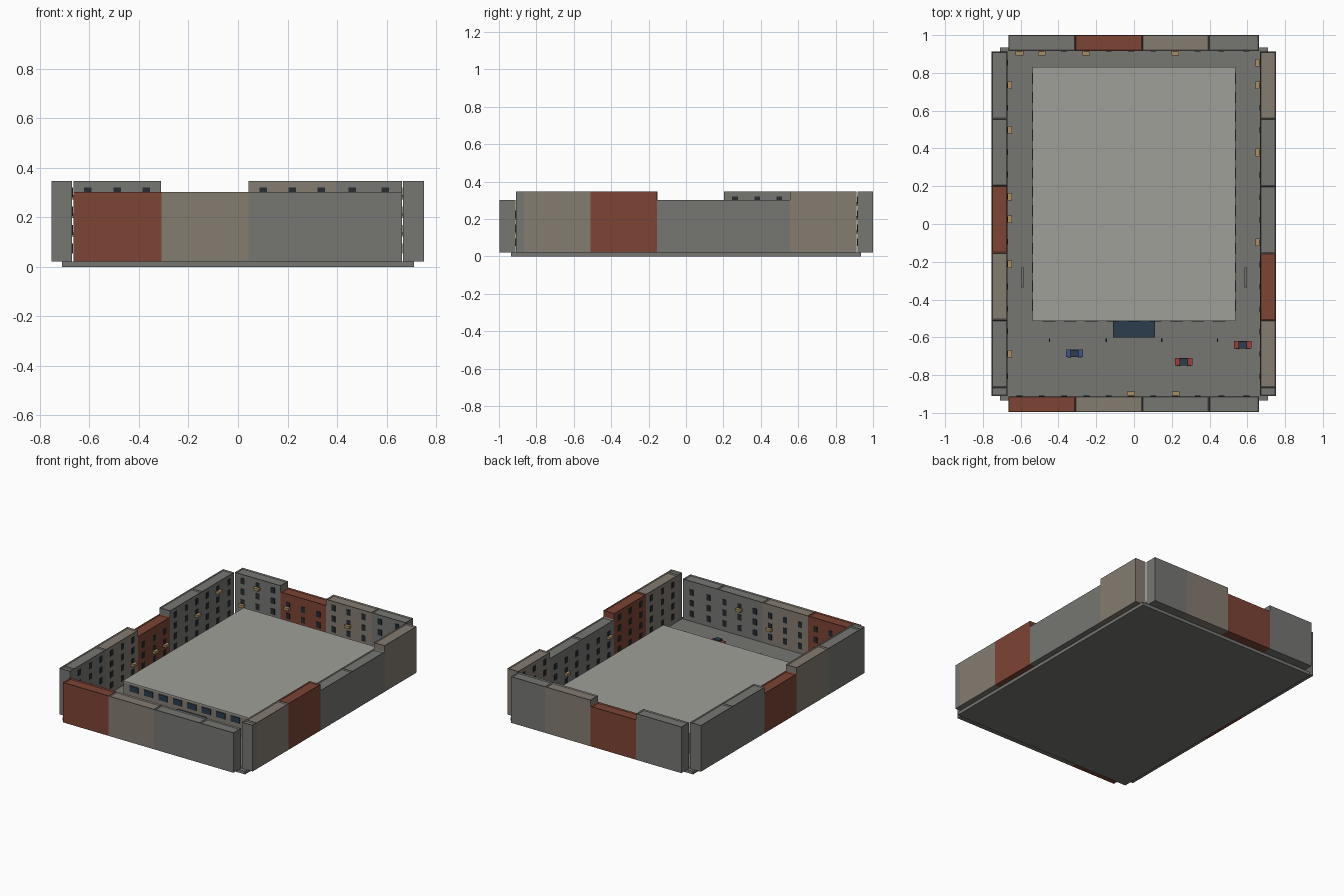
import bpy, bmesh, random
from mathutils import Vector, Matrix
from math import pi

if "Cube" in bpy.data.objects:
    bpy.data.objects.remove(bpy.data.objects["Cube"])

random.seed(4)


def mat(name, rgb):
    m = bpy.data.materials.new(name)
    m.diffuse_color = (*rgb, 1)
    m.use_nodes = True
    m.node_tree.nodes["Principled BSDF"].inputs["Base Color"].default_value = m.diffuse_color
    return m


GREY = mat("concrete", (0.18, 0.185, 0.17))
TAN = mat("tan_render", (0.23, 0.2, 0.165))
RED = mat("red_brick", (0.2, 0.058, 0.035))
ROOF = mat("pale_roof", (0.35, 0.35, 0.32))
GLASS = mat("blue_glass", (0.025, 0.045, 0.075))
DARK = mat("dark_glass", (0.02, 0.025, 0.03))
WOOD = mat("balcony_tan", (0.4, 0.27, 0.13))
BLUE = mat("blue_paint", (0.05, 0.09, 0.25))
CARRED = mat("red_paint", (0.32, 0.05, 0.04))


def add_box(bm, lo, hi):
    c = [(a + b) / 2 for a, b in zip(lo, hi)]
    s = [abs(b - a) for a, b in zip(lo, hi)]
    m = Matrix.Translation(c) @ Matrix.Diagonal((*s, 1))
    return bmesh.ops.create_cube(bm, size=1, matrix=m)["verts"]


def finish(name, bm, material):
    me = bpy.data.meshes.new(name)
    bm.to_mesh(me)
    bm.free()
    ob = bpy.data.objects.new(name, me)
    bpy.context.collection.objects.link(ob)
    me.materials.append(material)
    return ob


def boxes(name, pairs, material):
    bm = bmesh.new()
    for lo, hi in pairs:
        add_box(bm, lo, hi)
    return finish(name, bm, material)


FLOOR, LOW, TALL = 0.022, 0.303, 0.347

# Ground slab
boxes("ground_slab", [((-0.71, -0.935, 0), (0.71, 0.935, FLOOR))], GREY)

windows, balconies = [], []


def place(side, along, depth, z):
    """Wall position: depth is measured inward from the courtyard face."""
    return {"south": (along, -0.912 + depth, z), "north": (along, 0.917 - depth, z),
            "west": (-0.67 + depth, along, z), "east": (0.667 - depth, along, z)}[side]


def block(side, a, b, top, material, balcony_at):
    # Apartment block with a shallow parapet around its roof
    bm = bmesh.new()
    add_box(bm, place(side, a, -0.084, FLOOR), place(side, b, 0, top))
    bm.normal_update()
    roof = [f for f in bm.faces if f.normal.z > 0.9]
    bmesh.ops.inset_region(bm, faces=roof, thickness=0.006)
    for v in roof[0].verts:
        v.co.z -= 0.008
    finish(side + "_block", bm, material)
    # Courtyard windows and balconies, one column per bay
    n = round((b - a) / 0.118)
    floors = 4 if top == TALL else 3
    for i in range(n):
        c = a + (i + 0.5) * (b - a) / n
        for k in range(floors):
            z = 0.075 + 0.075 * k
            windows.append((place(side, c - 0.015, -0.002, z - 0.02),
                            place(side, c + 0.015, 0.003, z + 0.02)))
        if any(abs(c - p) < 0.04 for p in balcony_at):
            z = 0.075 + 0.075 * random.randrange(1, floors)
            balconies.append((place(side, c - 0.02, -0.001, z - 0.028),
                              place(side, c + 0.02, 0.024, z - 0.01)))


# Perimeter: start position, then (end, height, colour) for each block
PERIMETER = {
    "south": (-0.665, [(-0.31, LOW, RED), (0.043, LOW, TAN), (0.397, LOW, GREY),
                       (0.662, LOW, GREY)], [-0.015, 0.22]),
    "north": (-0.665, [(-0.312, TALL, GREY), (0.043, LOW, RED), (0.395, TALL, TAN),
                       (0.662, TALL, GREY)], [-0.61, -0.49, -0.255, 0.22]),
    "west": (-0.91, [(-0.865, TALL, GREY), (-0.508, TALL, GREY), (-0.153, TALL, TAN),
                     (0.203, LOW, RED), (0.557, TALL, GREY), (0.912, TALL, GREY)],
             [-0.685, -0.21, 0.03, 0.145, 0.5, 0.735]),
    "east": (-0.91, [(-0.865, TALL, GREY), (-0.51, TALL, TAN), (-0.155, TALL, RED),
                     (0.2, LOW, GREY), (0.557, LOW, GREY), (0.912, TALL, TAN)],
             [-0.09, 0.38, 0.735, 0.855]),
}
for side, (start, parts, spots) in PERIMETER.items():
    for end, top, material in parts:
        block(side, start, end, top, material, spots)
        start = end
boxes("apartment_windows", windows, DARK)
boxes("balconies", balconies, WOOD)

# Central hall with pale flat roof
boxes("hall_walls", [((-0.533, -0.51, FLOOR), (0.533, 0.828, 0.155))], TAN)
boxes("hall_roof", [((-0.537, -0.513, 0.155), (0.537, 0.83, 0.165))], ROOF)
boxes("hall_entrance", [((-0.11, -0.6, FLOOR), (0.11, -0.51, 0.08))], GLASS)
boxes("hall_front_windows",
      [((-0.45 + 0.1125 * i - 0.034, -0.516, 0.105), (-0.45 + 0.1125 * i + 0.034, -0.505, 0.145))
       for i in range(9)], GLASS)
boxes("hall_side_windows",
      [((s * 0.53, -0.43 + 0.1 * i - 0.03, 0.105), (s * 0.539, -0.43 + 0.1 * i + 0.03, 0.145))
       for i in range(13) for s in (-1, 1)], GLASS)


# Parked cars
def car(name, x, y, paint):
    boxes(name + "_body", [((x - 0.046, y - 0.02, 0.028), (x + 0.046, y + 0.02, 0.045))], paint)
    boxes(name + "_cabin", [((x - 0.022, y - 0.018, 0.045), (x + 0.022, y + 0.018, 0.058))], GLASS)
    bm = bmesh.new()
    for sx in (-0.028, 0.028):
        for sy in (-0.018, 0.018):
            m = Matrix.Translation((x + sx, y + sy, 0.03)) @ Matrix.Rotation(pi / 2, 4, "X")
            bmesh.ops.create_cone(bm, cap_ends=True, segments=10, radius1=0.008,
                                  radius2=0.008, depth=0.006, matrix=m)
    finish(name + "_wheels", bm, DARK)


car("blue_car", -0.315, -0.685, BLUE)
car("red_car", 0.263, -0.73, CARRED)
car("second_red_car", 0.575, -0.64, CARRED)

# Lamp posts and side benches
boxes("lamp_posts",
      [p for x in (-0.447, -0.147, 0.147, 0.443)
       for p in (((x - 0.002, -0.612, FLOOR), (x + 0.002, -0.608, 0.1)),
                 ((x - 0.003, -0.625, 0.1), (x + 0.003, -0.606, 0.104)))], DARK)
boxes("side_benches",
      [((s * 0.584, -0.337, FLOOR), (s * 0.597, -0.23, 0.04)) for s in (-1, 1)], GREY)
